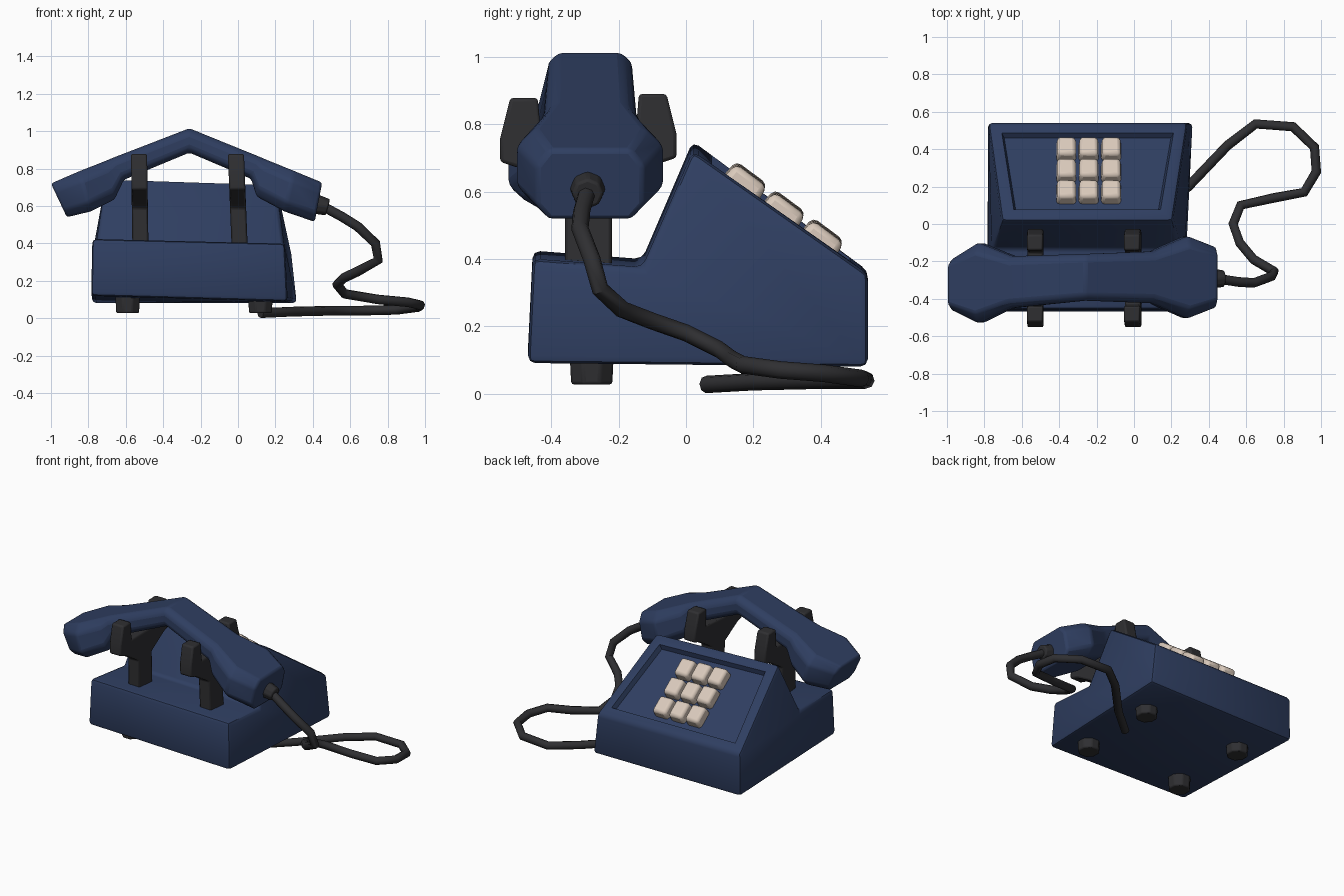
import bpy, bmesh, math
from mathutils import Vector, Matrix

if "Cube" in bpy.data.objects:
    bpy.data.objects.remove(bpy.data.objects["Cube"])


def material(name, rgb):
    m = bpy.data.materials.new(name)
    m.use_nodes = True
    m.diffuse_color = (*rgb, 1)
    bsdf = m.node_tree.nodes["Principled BSDF"]
    bsdf.inputs["Base Color"].default_value = (*rgb, 1)
    bsdf.inputs["Roughness"].default_value = 0.6
    return m


NAVY = material("navy blue", (0.028, 0.048, 0.118))
DARK = material("charcoal", (0.028, 0.028, 0.031))
CREAM = material("cream", (0.70, 0.59, 0.50))


def smooth(obj, angle=35):
    bpy.ops.object.select_all(action="DESELECT")
    obj.select_set(True)
    bpy.context.view_layer.objects.active = obj
    bpy.ops.object.shade_smooth_by_angle(angle=math.radians(angle))


def finish(bm, name, mat, bevel=0.0, angle=35):
    bmesh.ops.recalc_face_normals(bm, faces=bm.faces)
    mesh = bpy.data.meshes.new(name)
    bm.to_mesh(mesh)
    bm.free()
    obj = bpy.data.objects.new(name, mesh)
    bpy.context.collection.objects.link(obj)
    mesh.materials.append(mat)
    if bevel:
        mod = obj.modifiers.new("soft edges", "BEVEL")
        mod.width = bevel
        mod.segments = 2
        mod.limit_method = "ANGLE"
        mod.angle_limit = math.radians(25)
    smooth(obj, angle)
    return obj


def loft(rings):
    """Closed skin through equal-length rings of points."""
    bm = bmesh.new()
    loops = [[bm.verts.new(p) for p in ring] for ring in rings]
    n = len(loops[0])
    for a, b in zip(loops, loops[1:]):
        for i in range(n):
            j = (i + 1) % n
            bm.faces.new((a[i], a[j], b[j], b[i]))
    bm.faces.new(loops[0])
    bm.faces.new(loops[-1])
    bmesh.ops.recalc_face_normals(bm, faces=bm.faces)
    return bm


# Wedge body: side profile as (y, z, left x, right x, right-hand drop)
profile = [
    (-0.47, 0.12, -0.785, 0.265, 0.03),
    (-0.455, 0.425, -0.78, 0.25, 0.025),
    (-0.13, 0.40, -0.76, 0.25, 0.025),
    (0.02, 0.75, -0.705, 0.205, 0.03),
    (0.54, 0.365, -0.78, 0.285, 0.01),
    (0.54, 0.08, -0.78, 0.315, 0.0),
]
bm = loft([[(xl, y, z) for y, z, xl, xr, d in profile],
           [(xr, y, z - d) for y, z, xl, xr, d in profile]])
bmesh.ops.bevel(bm, geom=bm.edges[:], offset=0.022, segments=2,
                profile=0.5, affect="EDGES")
bm.normal_update()
# Sunken key panel on the sloping face
slope = Vector((0, 0.59, 0.81))
panel = max((f for f in bm.faces if f.normal.dot(slope) > 0.95),
            key=lambda f: f.calc_area())
bmesh.ops.inset_region(bm, faces=[panel], thickness=0.065)
bmesh.ops.inset_region(bm, faces=[panel], thickness=0.018, depth=-0.03)
finish(bm, "body", NAVY)

# Nine keys laid out on the slope
pitch = math.atan2(0.385, 0.52)
for row in range(3):
    for col in range(3):
        y = 0.171 + 0.114 * row
        x = -0.362 + 0.12 * col
        z = 0.745 - 0.735 * (y - 0.02) - 0.03 * (x + 0.7)
        bm = bmesh.new()
        bmesh.ops.create_cube(bm, size=1)
        for v in bm.verts:
            taper = 0.9 if v.co.z > 0 else 1.0
            v.co = (v.co.x * 0.108 * taper, v.co.y * 0.128 * taper, v.co.z * 0.08)
        place = (Matrix.Translation((x, y, z))
                 @ Matrix.Rotation(-pitch, 4, "X")
                 @ Matrix.Rotation(math.radians(1.7), 4, "Y"))
        bmesh.ops.transform(bm, matrix=place, verts=bm.verts)
        finish(bm, f"key_{row}_{col}", CREAM, 0.018, 50)

# Feet
for name, x, y in (("front_right_foot", -0.59, -0.28), ("front_left_foot", 0.12, -0.28),
                   ("rear_right_foot", -0.59, 0.26), ("rear_left_foot", 0.12, 0.26)):
    bm = bmesh.new()
    bmesh.ops.create_cone(bm, cap_ends=True, segments=8, radius1=0.066, radius2=0.072,
                          depth=0.11, matrix=Matrix.Translation((x, y, 0.082))
                          @ Matrix.Rotation(math.pi / 8, 4, "Z"))
    finish(bm, name, DARK, 0.008)

# Forked cradles: half outline as (distance from fork centre, z), mirrored
half = [(0.07, 0.37), (0.07, 0.60), (0.20, 0.68), (0.262, 0.70), (0.262, 0.77),
        (0.232, 0.89), (0.15, 0.89), (0.14, 0.765)]
outline = [(-0.29 + d, z) for d, z in half] + [(-0.29 - d, z - 0.012) for d, z in reversed(half)]
for name, x, lean in (("right_cradle", -0.522, -0.015), ("left_cradle", 0.008, -0.04)):
    rings = [[(x + side * 0.043 + lean * (z - 0.4), y, z) for y, z in outline]
             for side in (-1, 1)]
    finish(loft(rings), name, DARK, 0.01)

# Handset: stations as (top x, top z, bottom x, bottom z, half width, centre y)
stations = [
    (-1.0, 0.72, -0.915, 0.54, 0.135, -0.325),
    (-0.85, 0.785, -0.79, 0.57, 0.215, -0.315),
    (-0.71, 0.84, -0.66, 0.635, 0.155, -0.31),
    (-0.67, 0.857, -0.61, 0.74, 0.138, -0.31),
    (-0.26, 1.015, -0.26, 0.885, 0.125, -0.285),
    (0.11, 0.865, 0.07, 0.745, 0.138, -0.285),
    (0.15, 0.848, 0.10, 0.65, 0.155, -0.285),
    (0.30, 0.787, 0.25, 0.57, 0.22, -0.285),
    (0.45, 0.725, 0.41, 0.515, 0.16, -0.285),
]
octagon = [(-0.75, 0), (0.75, 0), (1, 0.22), (1, 0.76), (0.75, 1), (-0.75, 1),
           (-1, 0.76), (-1, 0.22)]
rings = [[(bx + (tx - bx) * v, cy + u * hw, bz + (tz - bz) * v) for u, v in octagon]
         for tx, tz, bx, bz, hw, cy in stations]
finish(loft(rings), "handset", NAVY, 0.014, 40)

# Cord plug on the handset end
bm = bmesh.new()
bmesh.ops.create_cone(bm, cap_ends=True, segments=8, radius1=0.056, radius2=0.046, depth=0.08,
                      matrix=Matrix.Translation((0.442, -0.292, 0.603))
                      @ Matrix.Rotation(math.radians(105), 4, "Y"))
finish(bm, "cord_plug", DARK, 0.008)

# Cord looping down to the underside of the body
path = [(0.45, -0.293, 0.6), (0.56, -0.31, 0.54), (0.64, -0.315, 0.49), (0.735, -0.28, 0.40),
        (0.75, -0.255, 0.31), (0.64, -0.19, 0.25), (0.565, -0.10, 0.215), (0.53, 0, 0.18),
        (0.57, 0.1, 0.13), (0.75, 0.14, 0.1), (0.91, 0.17, 0.085), (0.975, 0.28, 0.07),
        (0.965, 0.41, 0.06), (0.85, 0.52, 0.045), (0.65, 0.535, 0.04), (0.5, 0.42, 0.04),
        (0.29, 0.2, 0.035), (0.12, 0.06, 0.027)]
curve = bpy.data.curves.new("cord", "CURVE")
curve.dimensions = "3D"
curve.bevel_depth = 0.026
curve.bevel_resolution = 2
curve.use_fill_caps = True
spline = curve.splines.new("POLY")
spline.points.add(len(path) - 1)
for point, co in zip(spline.points, path):
    point.co = (*co, 1)
curve.materials.append(DARK)
cord = bpy.data.objects.new("cord", curve)
bpy.context.collection.objects.link(cord)
bpy.ops.object.select_all(action="DESELECT")
cord.select_set(True)
bpy.context.view_layer.objects.active = cord
bpy.ops.object.convert(target="MESH")
smooth(bpy.context.view_layer.objects.active, 50)
